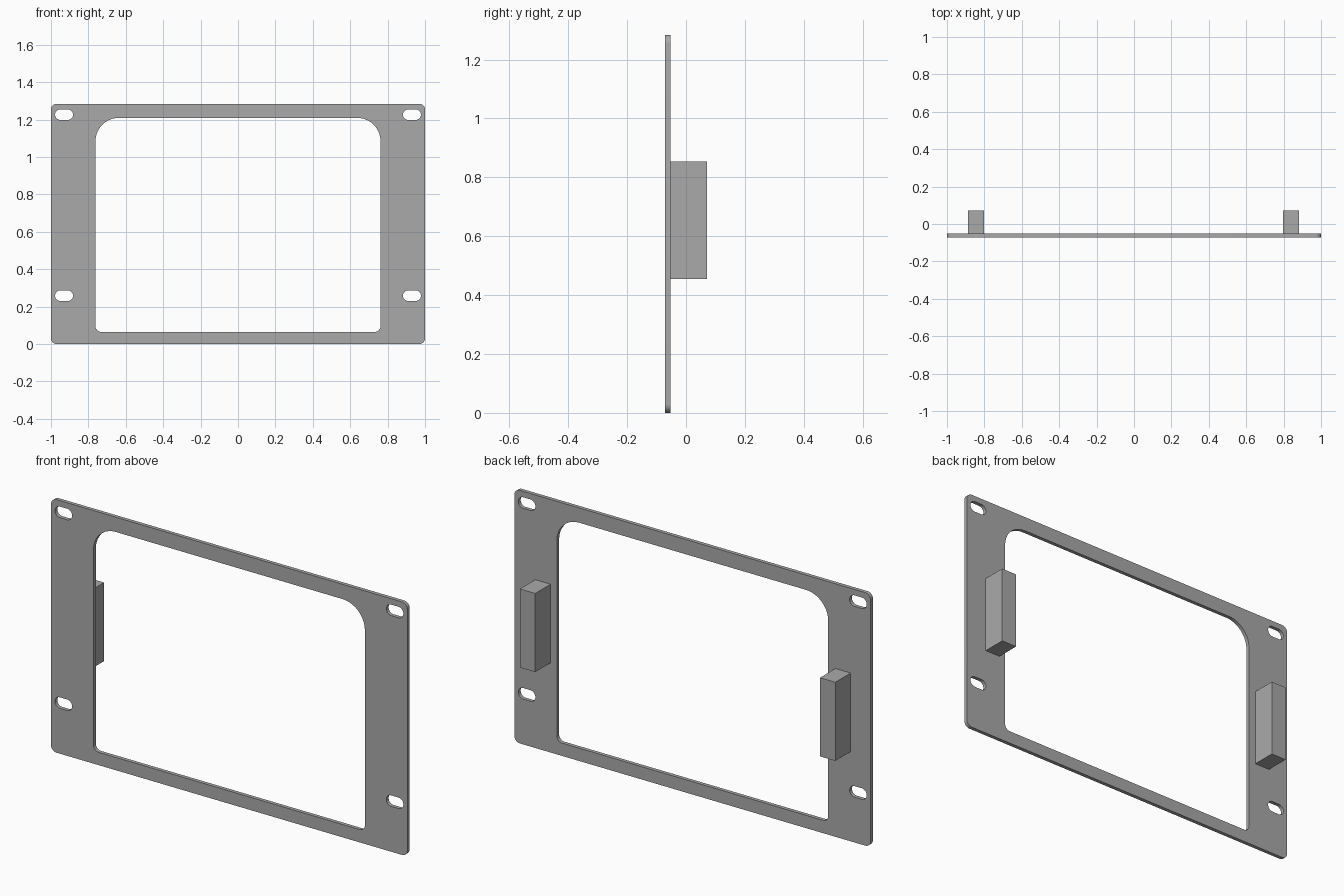
import bpy
import math
from mathutils import Vector, Matrix

cube = bpy.data.objects.get("Cube")
if cube:
    bpy.data.objects.remove(cube, do_unlink=True)

GREY = (0.4, 0.4, 0.4, 1)
metal = bpy.data.materials.new("plain grey")
metal.use_nodes = True
metal.diffuse_color = GREY
metal.node_tree.nodes["Principled BSDF"].inputs["Base Color"].default_value = GREY

HEIGHT = 1.284
FRONT, PLATE_BACK, BACK = -0.071, -0.052, 0.071


def rounded_rect(x0, x1, z0, z1, bottom_r, top_r, steps=10):
    """Outline of a rectangle with separate bottom and top corner radii."""
    corners = [(x1, z1, top_r, -1, -1), (x0, z1, top_r, 1, -1),
               (x0, z0, bottom_r, 1, 1), (x1, z0, bottom_r, -1, 1)]
    points = []
    for i, (x, z, r, sx, sz) in enumerate(corners):
        for k in range(steps + 1):
            a = math.pi / 2 * (i + k / steps)
            points.append((x + sx * r + r * math.cos(a), z + sz * r + r * math.sin(a)))
    return points


# Flat plate outline with its window and four mounting slots
outlines = [rounded_rect(-1, 1, 0, HEIGHT, 0.03, 0.03),
            rounded_rect(-0.762, 0.762, 0.065, 1.209, 0.03, 0.125)]
for x in (-0.93, 0.93):
    for z in (0.258, 1.226):
        outlines.append(rounded_rect(x - 0.048, x + 0.048, z - 0.028, z + 0.028, 0.0279, 0.0279))

curve = bpy.data.curves.new("faceplate_outline", 'CURVE')
curve.dimensions = '2D'
curve.fill_mode = 'BOTH'
curve.extrude = (PLATE_BACK - FRONT) / 2
for outline in outlines:
    spline = curve.splines.new('POLY')
    spline.points.add(len(outline) - 1)
    for point, (x, z) in zip(spline.points, outline):
        point.co = (x, z, 0, 1)
    spline.use_cyclic_u = True
curve.materials.append(metal)

faceplate = bpy.data.objects.new("faceplate", curve)
bpy.context.collection.objects.link(faceplate)
bpy.ops.object.select_all(action='DESELECT')
faceplate.select_set(True)
bpy.context.view_layer.objects.active = faceplate
bpy.ops.object.convert(target='MESH')
faceplate = bpy.context.object
faceplate.name = "faceplate"
# Stand the plate upright
faceplate.data.transform(Matrix.Translation((0, (FRONT + PLATE_BACK) / 2, 0))
                         @ Matrix.Rotation(math.pi / 2, 4, 'X'))
bpy.ops.object.shade_smooth_by_angle(angle=math.radians(30))


def block(name, low, high):
    low, high = Vector(low), Vector(high)
    bpy.ops.mesh.primitive_cube_add(size=1)
    obj = bpy.context.object
    obj.name = name
    obj.data.transform(Matrix.Translation((low + high) / 2)
                       @ Matrix.Diagonal((*(high - low), 1)))
    obj.data.materials.append(metal)


# Rear blocks on the side rails
for name, x0, x1 in (("right_rear_block", -0.888, -0.802), ("left_rear_block", 0.797, 0.883)):
    block(name, (x0, PLATE_BACK, 0.455), (x1, BACK, 0.854))
